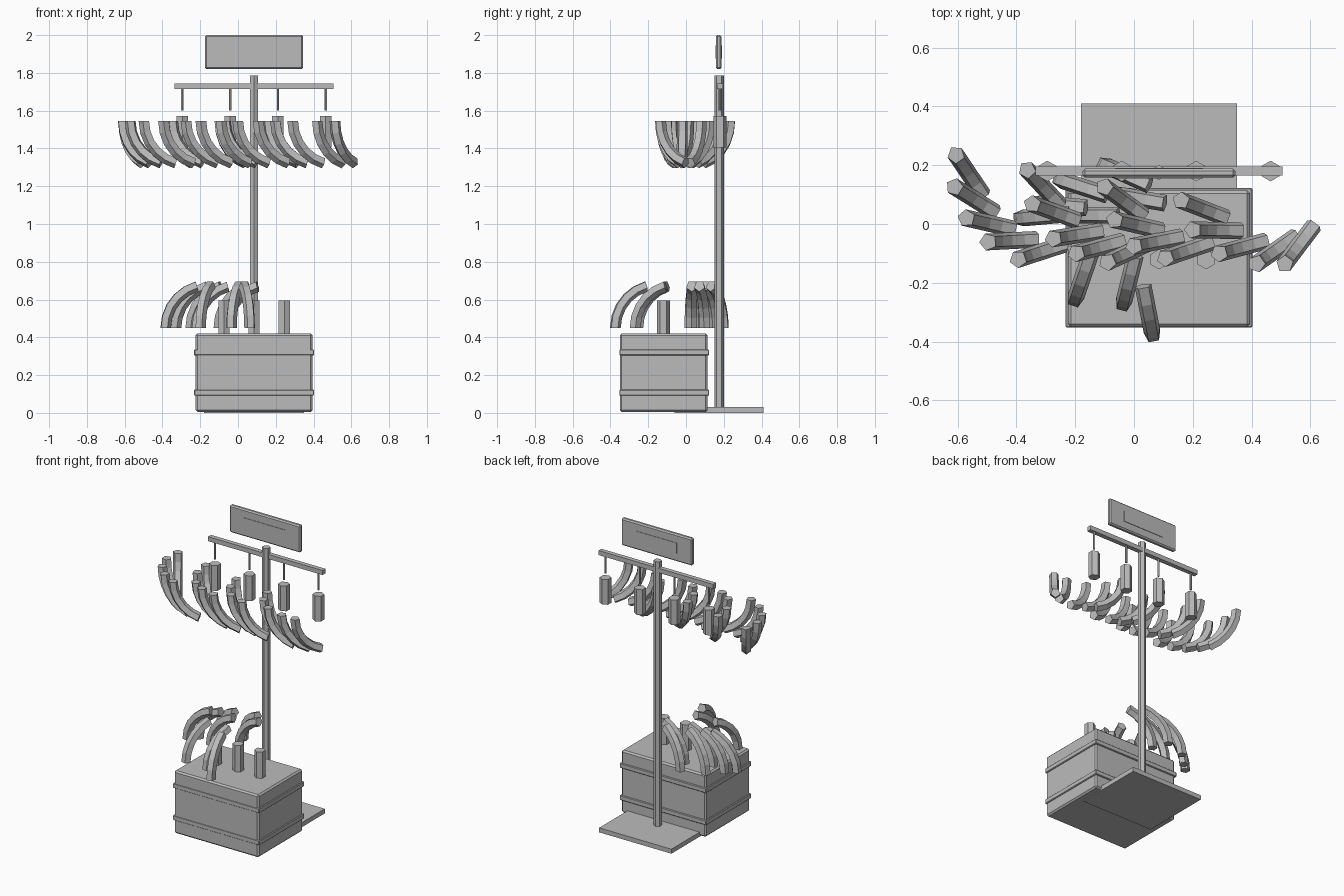
import bpy, bmesh
from math import sin, cos, pi, radians
from mathutils import Vector

cube = bpy.data.objects.get("Cube")
if cube:
    bpy.data.objects.remove(cube, do_unlink=True)

grey = bpy.data.materials.new("plain grey")
grey.use_nodes = True
grey.diffuse_color = (0.5, 0.5, 0.5, 1)
grey.node_tree.nodes["Principled BSDF"].inputs["Base Color"].default_value = (0.5, 0.5, 0.5, 1)

MID = 0.085      # x of the stand's centre line
POLE_Y = 0.175   # y of the pole


def finish(name, bm):
    bmesh.ops.recalc_face_normals(bm, faces=bm.faces)
    mesh = bpy.data.meshes.new(name)
    bm.to_mesh(mesh)
    bm.free()
    mesh.materials.append(grey)
    obj = bpy.data.objects.new(name, mesh)
    bpy.context.scene.collection.objects.link(obj)
    return obj


def box(name, centre, size, bevel=0):
    bm = bmesh.new()
    bmesh.ops.create_cube(bm, size=1)
    bmesh.ops.scale(bm, vec=size, verts=bm.verts)
    bmesh.ops.translate(bm, vec=centre, verts=bm.verts)
    if bevel:
        bmesh.ops.bevel(bm, geom=bm.edges[:], offset=bevel, segments=1, affect='EDGES')
    return finish(name, bm)


def hex_rod(name, x, y, low, high, radius):
    bm = bmesh.new()
    bmesh.ops.create_cone(bm, cap_ends=True, segments=6, radius1=radius,
                          radius2=radius, depth=high - low)
    bmesh.ops.translate(bm, vec=(x, y, (low + high) / 2), verts=bm.verts)
    return finish(name, bm)


def add_fruit(bm, start, heading, drop, steps=5, sides=5):
    """Sweep a five-sided section along an arc that leaves its start vertically."""
    bend, radius, thick = radians(74), 0.23, 0.03
    ahead = Vector((cos(heading), sin(heading), 0))
    across = Vector((-sin(heading), cos(heading), 0))
    down = Vector((0, 0, -drop))
    rings = []
    for i in range(steps + 1):
        a = bend * i / steps
        centre = start + radius * (ahead * (1 - cos(a)) + down * sin(a))
        normal = across.cross(ahead * sin(a) + down * cos(a))
        rings.append([bm.verts.new(centre + thick * (
            across * sin(2 * pi * k / sides) + normal * cos(2 * pi * k / sides)))
            for k in range(sides)])
    for r, s in zip(rings, rings[1:]):
        for k in range(sides):
            n = (k + 1) % sides
            bm.faces.new((r[k], r[n], s[n], s[k]))
    bm.faces.new(rings[0])
    bm.faces.new(rings[-1])


def bunch(name, fruits, z, drop):
    bm = bmesh.new()
    for x, y, heading in fruits:
        add_fruit(bm, Vector((x, y, z)), radians(heading), drop)
    return finish(name, bm)


# Crate with two bands
box("crate", (MID, -0.118, 0.213), (0.62, 0.465, 0.415), 0.01)
for z in (0.107, 0.32):
    box("crate_band", (MID, -0.115, z), (0.635, 0.475, 0.032), 0.004)

# Jars on the crate
for i in (-1, 0, 1):
    hex_rod("crate_jar", MID + 0.16 * i, -0.12, 0.41, 0.595, 0.034)

# Stand: foot, pole and crossbar
box("stand_foot", (MID, POLE_Y, 0.015), (0.53, 0.47, 0.03))
hex_rod("stand_pole", MID, POLE_Y, 0.02, 1.785, 0.025)
box("crossbar", (MID, 0.18, 1.73), (0.84, 0.03, 0.03))

# Sign with a thin raised panel on both faces
box("sign_board", (MID, 0.173, 1.91), (0.52, 0.03, 0.18), 0.008)
box("sign_panel", (MID, 0.173, 1.91), (0.3, 0.036, 0.07))

# Hanging jars
for i in (-1.5, -0.5, 0.5, 1.5):
    x = MID + 0.253 * i
    hex_rod("hanger_cord", x, 0.18, 1.6, 1.72, 0.007)
    hex_rod("hanging_jar", x, 0.18, 1.405, 1.572, 0.035)

# Hanging bunches: x and y of each vertical end, and heading in degrees
upper = [
    [(-.605, .235, -56), (-.61, .126, -32), (-.57, .02, -13), (-.496, -.061, 3), (-.394, -.12, 18)],
    [(-.363, .184, -47), (-.346, .068, -20), (-.274, -.05, 9), (-.196, -.1, 15), (-.09, -.13, 25)],
    [(-.1, .126, -36), (-.066, .014, -13), (0, -.075, 11), (.107, -.116, 19)],
    [(.16, .08, -21), (.2, -.02, -1), (.29, -.1, 15), (.417, -.135, 35), (.513, -.136, 53)],
]
for fruits in upper:
    bunch("hanging_bunch", fruits, 1.545, 1)

# Bunches resting on the crate, arching up and inwards
lower = [
    [(.063, -.375, 101), (-.036, -.27, 76), (-.2, -.255, 71)],
    [(-.385, .02, 5), (-.33, .07, -5), (-.22, .03, 0)],
    [(-.25, .15, -18), (-.1, .2, -24), (-.06, .1, -10)],
]
for fruits in lower:
    bunch("crate_bunch", fruits, 0.45, -1)
